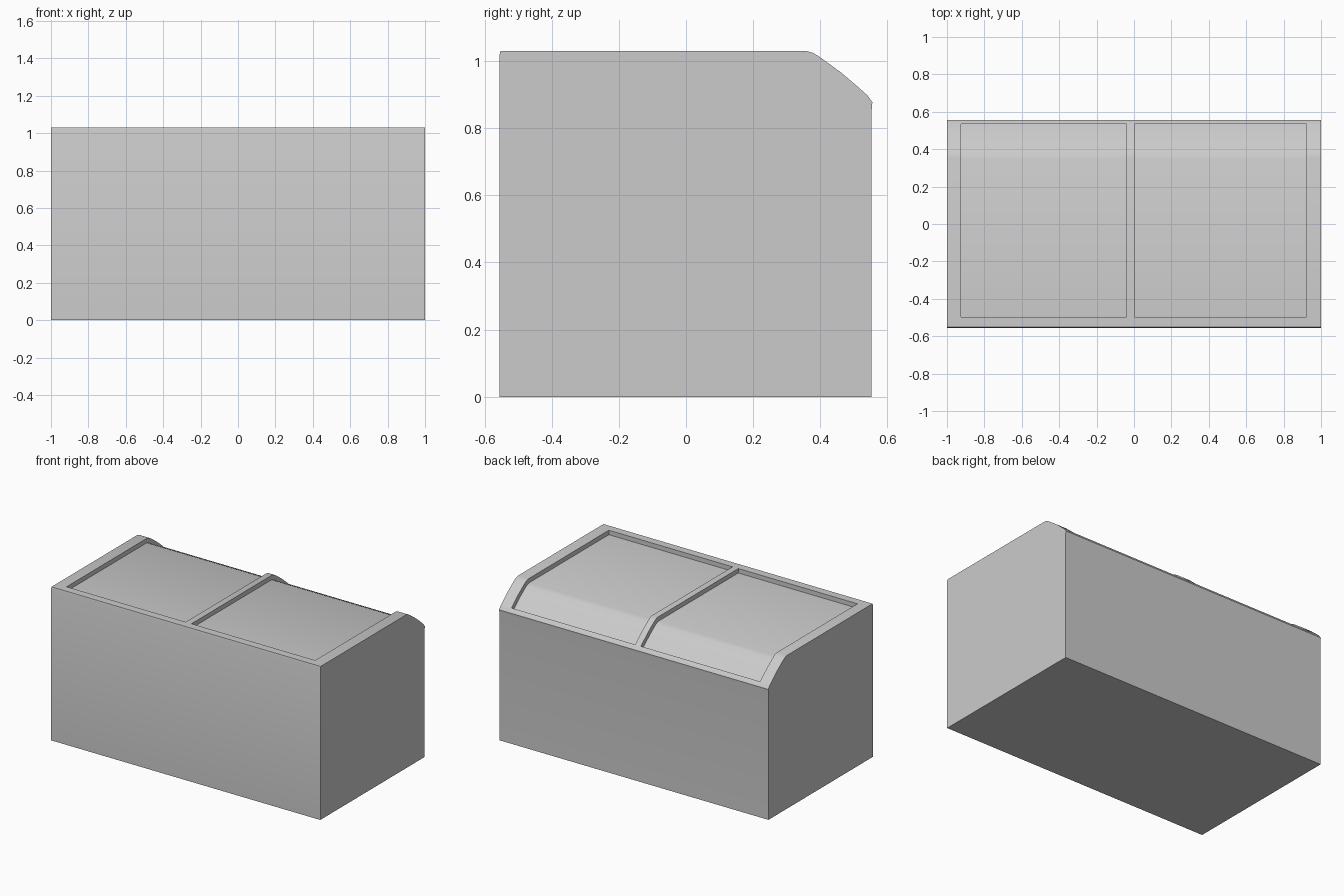
import bpy, bmesh

if "Cube" in bpy.data.objects:
    bpy.data.objects.remove(bpy.data.objects["Cube"])


def extrude_profile(name, points, x0, x1):
    """Closed (y, z) outline extruded along x."""
    bm = bmesh.new()
    face = bm.faces.new([bm.verts.new((x0, y, z)) for y, z in points])
    ext = bmesh.ops.extrude_face_region(bm, geom=[face])
    verts = [v for v in ext["geom"] if isinstance(v, bmesh.types.BMVert)]
    bmesh.ops.translate(bm, verts=verts, vec=(x1 - x0, 0, 0))
    bmesh.ops.recalc_face_normals(bm, faces=bm.faces)
    mesh = bpy.data.meshes.new(name)
    bm.to_mesh(mesh)
    bm.free()
    obj = bpy.data.objects.new(name, mesh)
    bpy.context.collection.objects.link(obj)
    return obj


# Cabinet: flat top that curves down towards the back
body_profile = [
    (-0.555, 0), (0.553, 0), (0.553, 0.855), (0.555, 0.877), (0.54, 0.898),
    (0.505, 0.929), (0.465, 0.963), (0.43, 0.989), (0.395, 1.014),
    (0.378, 1.024), (0.358, 1.03), (-0.552, 1.03), (-0.555, 1.02),
]
cabinet = extrude_profile("freezer_cabinet", body_profile, -1, 1)

# Two lid recesses whose floors follow the cabinet curve
recess_profile = [
    (-0.498, 1.0), (0.35, 1.0), (0.378, 0.989), (0.412, 0.965),
    (0.447, 0.939), (0.486, 0.906), (0.52, 0.876), (0.535, 0.86),
    (0.535, 1.2), (-0.498, 1.2),
]
for side, x0, x1 in (("left", -0.925, -0.04), ("right", 0.003, 0.922)):
    cutter = extrude_profile(side + "_lid_cutter", recess_profile, x0, x1)
    cutter.hide_render = True
    cutter.hide_set(True)
    mod = cabinet.modifiers.new(side + "_lid_recess", "BOOLEAN")
    mod.operation = "DIFFERENCE"
    mod.solver = "EXACT"
    mod.object = cutter

# Apply the recesses, then smooth the curved top only
bpy.context.view_layer.objects.active = cabinet
cabinet.select_set(True)
for mod in list(cabinet.modifiers):
    bpy.ops.object.modifier_apply(modifier=mod.name)
for obj in [o for o in bpy.data.objects if o.name.endswith("cutter")]:
    bpy.data.objects.remove(obj)
bpy.ops.object.shade_smooth_by_angle(angle=0.6)
